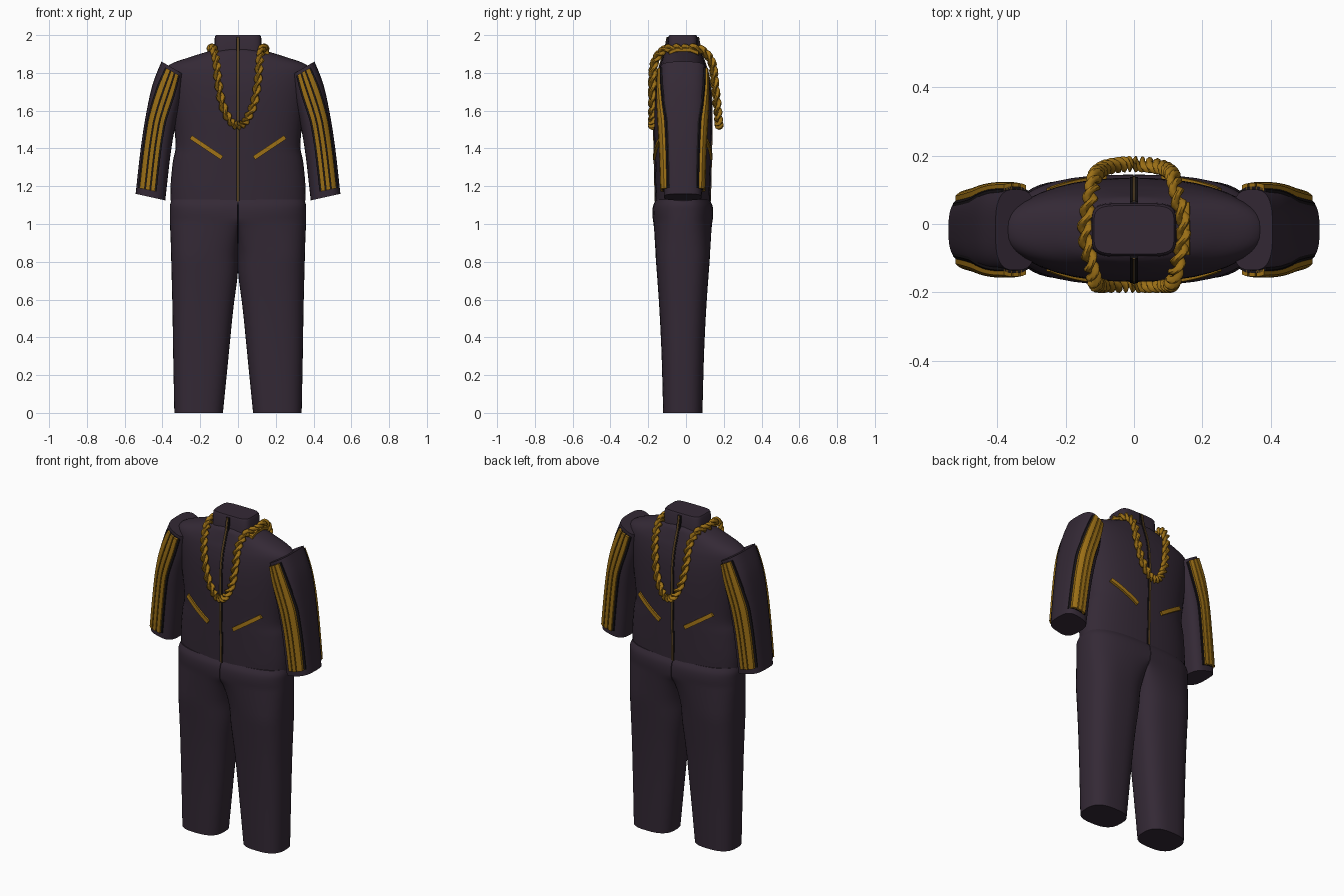
import bpy, math
from mathutils import Vector

if "Cube" in bpy.data.objects:
    bpy.data.objects.remove(bpy.data.objects["Cube"])

CY = -0.017  # depth centre of the garment


def material(name, rgb):
    m = bpy.data.materials.new(name)
    m.use_nodes = True
    m.diffuse_color = (*rgb, 1)
    m.node_tree.nodes["Principled BSDF"].inputs["Base Color"].default_value = (*rgb, 1)
    return m


CLOTH = material("dark plum cloth", (0.034, 0.022, 0.036))
GOLD = material("gold trim", (0.33, 0.16, 0.008))
SEAM = material("black seam", (0.009, 0.007, 0.009))
ZIP = material("dull bronze zip", (0.09, 0.05, 0.014))


def spline(rows, steps=5, closed=False):
    """Smooth curve through rows of numbers."""
    rows = [Vector(r) for r in rows]
    n = len(rows)
    out = []
    for i in range(n if closed else n - 1):
        if closed:
            a, b, c, d = (rows[(i + k) % n] for k in (-1, 0, 1, 2))
        else:
            a, b, c, d = (rows[min(max(i + k, 0), n - 1)] for k in (-1, 0, 1, 2))
        for s in range(steps):
            t = s / steps
            out.append(0.5 * (2 * b + (c - a) * t + (2 * a - 5 * b + 4 * c - d) * t * t
                              + (3 * b - a - 3 * c + d) * t ** 3))
    return out if closed else out + [rows[-1]]


def loft(name, rings, mat, closed=False):
    n, k = len(rings[0]), len(rings)
    faces = []
    for i in range(k if closed else k - 1):
        for j in range(n):
            a, b = i * n, (i + 1) % k * n
            faces.append((a + j, a + (j + 1) % n, b + (j + 1) % n, b + j))
    if not closed:
        faces += [tuple(reversed(range(n))), tuple(range((k - 1) * n, k * n))]
    me = bpy.data.meshes.new(name)
    me.from_pydata([p for r in rings for p in r], [], faces)
    me.materials.append(mat)
    ob = bpy.data.objects.new(name, me)
    bpy.context.collection.objects.link(ob)
    bpy.ops.object.select_all(action='DESELECT')
    ob.select_set(True)
    bpy.context.view_layer.objects.active = ob
    bpy.ops.object.mode_set(mode='EDIT')
    bpy.ops.mesh.select_all(action='SELECT')
    bpy.ops.mesh.normals_make_consistent(inside=False)
    bpy.ops.object.mode_set(mode='OBJECT')
    bpy.ops.object.shade_smooth_by_angle(angle=math.radians(40))
    return ob


def unit_ring(power, n=40):
    """Rounded square outline within -1..1."""
    pts = []
    for i in range(n):
        c, s = math.cos(2 * math.pi * i / n), math.sin(2 * math.pi * i / n)
        pts.append((math.copysign(abs(c) ** (2 / power), c),
                    math.copysign(abs(s) ** (2 / power), s)))
    return pts


def bulge(u, power):
    return max(0, 1 - abs(u) ** power) ** (1 / power)


def pair(name, rings, mat):
    """A left part and its mirrored right twin."""
    loft("left_" + name, rings, mat)
    loft("right_" + name, [[(-x, y, z) for x, y, z in r] for r in rings], mat)


# Jacket body: height, half width, half depth
TORSO = spline([(1.1, .355, .142), (1.2, .357, .145), (1.33, .345, .148), (1.42, .33, .15),
                (1.6, .35, .152), (1.72, .37, .146), (1.8, .385, .132), (1.845, .36, .118),
                (1.885, .25, .105), (1.91, .17, .095), (1.925, .12, .08)])
POWER = 2.3
loft("jacket_body", [[(x * w, CY + y * d, z) for x, y in unit_ring(POWER)]
                     for z, w, d in TORSO], CLOTH)


def torso_depth(x, z):
    for a, b in zip(TORSO, TORSO[1:]):
        if a.x <= z <= b.x:
            r = a.lerp(b, (z - a.x) / (b.x - a.x))
            return r.z * bulge(x / r.y, POWER)
    return 0.08


# Stand-up collar
loft("collar", [[(x * w, CY + y * d, z) for x, y in unit_ring(5)]
                for z, w, d in [(1.87, .125, .08), (1.99, .123, .077), (2.0, .117, .071)]], CLOTH)

# Trousers: height, inner x, outer x, half depth, blend into the shared hip shape
LEGS = spline([(0, .08, .337, .104), (.3, .05, .343, .112), (.55, .025, .347, .124),
               (.75, 0, .352, .138), (.9, 0, .356, .15), (1.0, 0, .36, .157),
               (1.06, 0, .361, .161), (1.1, 0, .36, .156), (1.13, 0, .35, .14)], 4)
rings = []
for z, x0, x1, d in LEGS:
    blend = min(max((z - .82) / .2, 0), 1)
    ring = []
    for u, v in unit_ring(2.7):
        x = (x0 + x1) / 2 + u * (x1 - x0) / 2
        hip = math.copysign(bulge(x / x1, 2.7), v) if abs(v) > 1e-6 else 0
        ring.append((x, CY + d * (v * (1 - blend) + hip * blend), z))
    rings.append(ring)
pair("trouser_leg", rings, CLOTH)

# Sleeves: outer x and z, inner x and z, half depth
SLEEVE = spline([(.405, 1.86, .285, 1.79, .118), (.452, 1.74, .3, 1.66, .122),
                 (.487, 1.58, .33, 1.53, .118), (.515, 1.4, .357, 1.37, .108),
                 (.542, 1.16, .385, 1.125, .1)])


def sleeve_point(row, u, v):
    xo, zo, xi, zi, d = row
    return ((xo + xi + u * (xo - xi)) / 2, CY + v * d, (zo + zi + u * (zo - zi)) / 2)


pair("sleeve", [[sleeve_point(r, u, v) for u, v in unit_ring(3)] for r in SLEEVE], CLOTH)


def sleeve_strip(name, side, u0, u1, low, high, mat):
    """Raised band running down the front or back of the sleeve."""
    rings = []
    rows = SLEEVE[1:-1]
    for i, r in enumerate(rows):
        shift = -0.3 * max(0, 1 - 2 * i / len(rows))
        us = [u0 + shift + (u1 - u0) * k / 4 for k in range(5)]
        ring = []
        for off, seq in ((low, us), (high, us[::-1])):
            for u in seq:
                x, y, z = sleeve_point(r, u, side * bulge(u, 3))
                ring.append((x, y + side * off, z))
        rings.append(ring)
    pair(name, rings, mat)


for side, word in ((-1, "front"), (1, "back")):
    sleeve_strip(word + "_stripe_backing", side, -.36, .88, -.01, .008, SEAM)
    for i, (u0, u1) in enumerate([(-.25, .03), (.1, .38), (.45, .78)]):
        sleeve_strip(f"{word}_sleeve_stripe_{i + 1}", side, u0, u1, -.005, .018, GOLD)

    # Zip down the middle, with its dark seam
    heights = [1.12 + .04 * i for i in range(20)] + [1.91, 1.99]
    for name, w, off, mat in (("zip_seam", .011, .003, SEAM), ("zip", .005, .006, ZIP)):
        loft(f"{word}_{name}",
             [[(x, CY + side * (torso_depth(0, z) + o), z)
               for x, o in ((-w, -.01), (w, -.01), (w, off), (-w, off))] for z in heights], mat)

    # Slanted pocket trims
    rings = []
    for i in range(9):
        x, z = .085 + .165 * i / 8, 1.35 + .11 * i / 8
        y = torso_depth(x, z)
        rings.append([(x + a * .006, CY + side * (y + o), z - a * .01)
                      for a, o in ((-1, -.01), (1, -.01), (1, .012), (-1, .012))])
    pair(word + "_pocket_trim", rings, GOLD)

# Rope chain looping over both shoulders, hanging in front and behind
HALF = [(.04, -.178, 1.545), (.082, -.178, 1.63), (.105, -.178, 1.75), (.115, -.165, 1.86),
        (.128, -.11, 1.925), (.143, CY, 1.93), (.128, .075, 1.925), (.115, .135, 1.86),
        (.105, .152, 1.75), (.082, .165, 1.63), (.04, .173, 1.545)]
path = spline([(0, -.178, 1.522)] + HALF + [(0, .175, 1.522)]
              + [(-x, y, z) for x, y, z in reversed(HALF)], 14, True)
count, twists = len(path), 26
for strand in range(2):
    rings = []
    for i, p in enumerate(path):
        t = (path[(i + 1) % count] - path[i - 1]).normalized()
        out = Vector((p.x, p.y - CY, .15)).normalized()
        a = t.cross(out).normalized()
        b = t.cross(a)
        ang = 2 * math.pi * twists * i / count + math.pi * strand
        c = p + .0115 * (a * math.cos(ang) + b * math.sin(ang))
        rings.append([c + .0125 * (a * math.cos(k * math.pi / 4) + b * math.sin(k * math.pi / 4))
                      for k in range(8)])
    loft(f"rope_chain_strand_{strand + 1}", rings, GOLD, True)

# Gold band on the left shoulder
loft("left_shoulder_band", [[(.148 + x * .016, y, z + zz) for x, zz in unit_ring(3, 12)
                             for zz in (zz * .012,)]
                            for y, z in ((-.09, 1.905), (-.05, 1.922), (.02, 1.922), (.065, 1.905))], GOLD)
